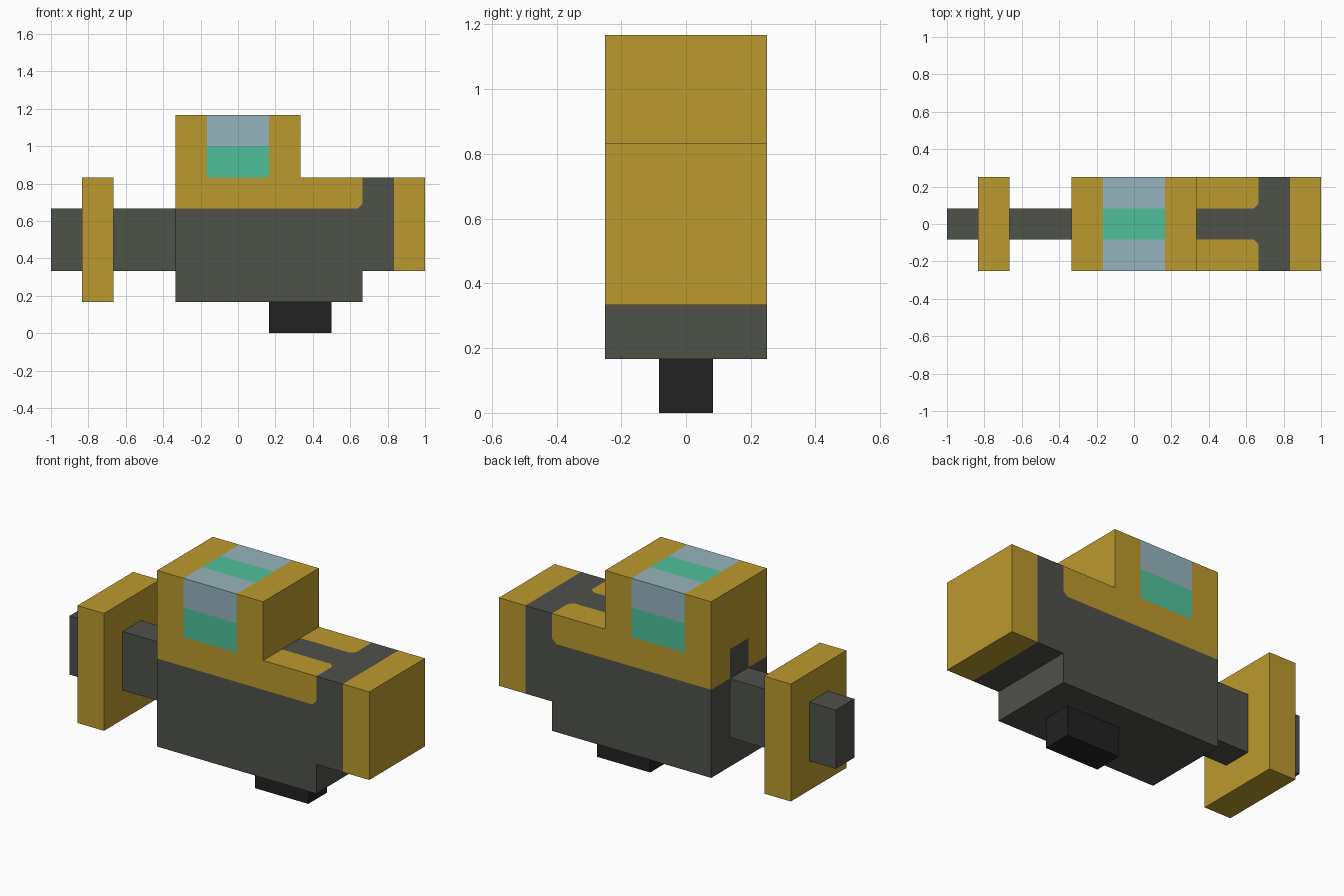
import bpy, bmesh
from mathutils import Vector

cube = bpy.data.objects.get("Cube")
if cube:
    bpy.data.objects.remove(cube, do_unlink=True)

U = 1 / 6  # modelling unit


def material(name, rgb):
    lin = [(c / 255 / 12.92) if c < 11 else ((c / 255 + 0.055) / 1.055) ** 2.4 for c in rgb]
    m = bpy.data.materials.new(name)
    m.use_nodes = True
    bsdf = m.node_tree.nodes["Principled BSDF"]
    bsdf.inputs["Base Color"].default_value = (*lin, 1)
    bsdf.inputs["Roughness"].default_value = 0.8
    m.diffuse_color = (*lin, 1)
    return m


yellow = material("mustard_yellow", (188, 154, 46))
grey = material("dark_grey", (79, 81, 74))
blue = material("pale_blue", (150, 180, 190))
green = material("sea_green", (80, 192, 154))
black = material("black", (34, 34, 34))
YELLOW, GREY, BLUE, GREEN = range(4)


def add_object(name, bm, mats):
    mesh = bpy.data.meshes.new(name)
    bm.to_mesh(mesh)
    bm.free()
    for m in mats:
        mesh.materials.append(m)
    obj = bpy.data.objects.new(name, mesh)
    bpy.context.collection.objects.link(obj)
    return obj


def box(name, x, y, z, mat):
    """Box from (min, max) ranges given in modelling units."""
    bm = bmesh.new()
    bmesh.ops.create_cube(bm, size=1)
    for v in bm.verts:
        for i, (lo, hi) in enumerate((x, y, z)):
            v.co[i] = (hi if v.co[i] > 0 else lo) * U
    return add_object(name, bm, [mat])


def paint(c, n):
    """Colour of a body face from its centre (modelling units) and normal."""
    x, y, z = c.x / U, abs(c.y / U), c.z / U
    if x > 5:                       # nose band
        return YELLOW
    if x > 3.999 or z < 4:          # collar and lower hull
        return GREY
    if abs(n.x) > 0.5:              # cabin ends, slot at the rear
        return GREY if n.x < 0 and y < 0.5 and z < 5 else YELLOW
    if n.z > 0.5:
        if z > 6:                   # cabin roof window
            return YELLOW if abs(x) > 1 else (GREEN if y < 0.5 else BLUE)
        return YELLOW if y > 0.5 and x - y < 3.5 - 0.15 else GREY
    if abs(x) < 1 and z > 5:        # side windows
        return BLUE if z > 6 else GREEN
    return YELLOW if x - z < -0.15 else GREY


# Body: side profile extruded across the width, then cut along colour borders
profile = [(-2, 1), (4, 1), (4, 2), (6, 2), (6, 5), (2, 5), (2, 7), (-2, 7)]
bm = bmesh.new()
face = bm.faces.new([bm.verts.new((x * U, -1.5 * U, z * U)) for x, z in profile])
ext = bmesh.ops.extrude_face_region(bm, geom=[face], use_keep_orig=True)
bmesh.ops.translate(bm, vec=(0, 3 * U, 0),
                    verts=[e for e in ext["geom"] if isinstance(e, bmesh.types.BMVert)])
bmesh.ops.recalc_face_normals(bm, faces=bm.faces[:])
bmesh.ops.connect_verts_concave(bm, faces=bm.faces[:])

cuts = [((x, 0, 0), (1, 0, 0)) for x in (-1, 1, 4, 5)]
cuts += [((0, y, 0), (0, 1, 0)) for y in (-0.5, 0.5)]
cuts += [((0, 0, z), (0, 0, 1)) for z in (4, 5, 6)]
# small diagonal cuts that soften the painted corners
cuts += [((3.85, 0, 4), (1, 0, -1)), ((3.85, 0.5, 0), (1, -1, 0)), ((3.85, -0.5, 0), (1, 1, 0))]
for co, no in cuts:
    bmesh.ops.bisect_plane(bm, geom=bm.verts[:] + bm.edges[:] + bm.faces[:], dist=1e-5,
                           plane_co=Vector(co) * U, plane_no=Vector(no).normalized())
bm.normal_update()
for f in bm.faces:
    f.material_index = paint(f.calc_center_median(), f.normal)
add_object("body", bm, [yellow, grey, blue, green])

# Tail beam with its cross plate, and the foot under the hull
box("tail_beam", (-4, -2), (-0.5, 0.5), (2, 4), grey)
box("tail_plate", (-5, -4), (-1.5, 1.5), (1, 5), yellow)
box("tail_stub", (-6, -5), (-0.5, 0.5), (2, 4), grey)
box("foot", (1, 3), (-0.5, 0.5), (0, 1), black)
